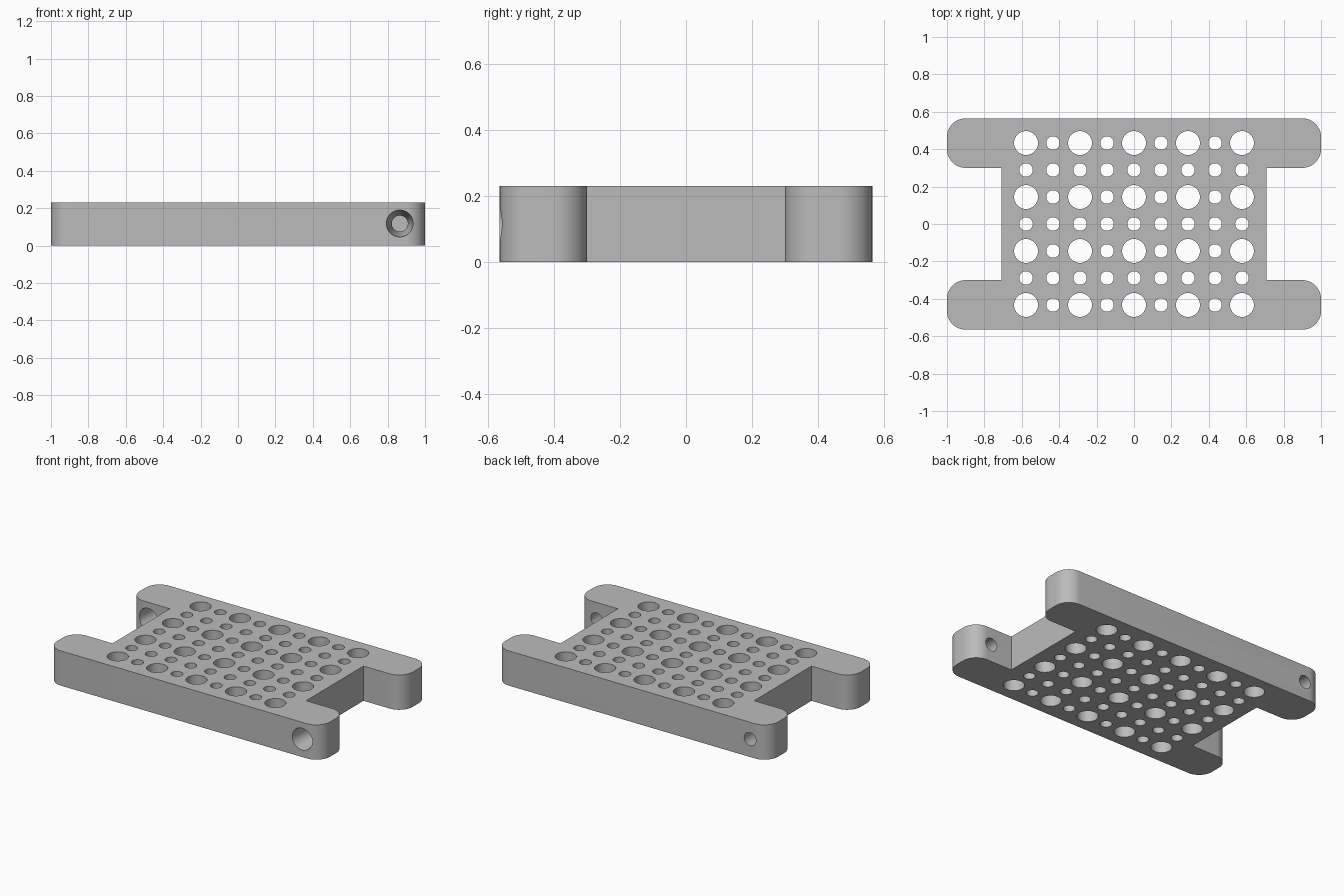
import bpy, bmesh, math
from mathutils import Matrix, Vector

if "Cube" in bpy.data.objects:
    bpy.data.objects.remove(bpy.data.objects["Cube"])

HEIGHT = 0.23
HALF_X, HALF_Y = 1.0, 0.565        # overall half sizes
BODY_X, BAR_IN = 0.709, 0.30       # centre half width, inner face of the bars
CORNER = 0.1
PITCH = 0.1443
BIG_R, SMALL_R = 0.064, 0.036
SCREW_X = 0.865

grey = bpy.data.materials.new("plain_grey")
grey.use_nodes = True
colour = (0.5, 0.5, 0.5, 1)
grey.diffuse_color = colour
grey.node_tree.nodes["Principled BSDF"].inputs["Base Color"].default_value = colour


def make_object(name, bm):
    bmesh.ops.recalc_face_normals(bm, faces=bm.faces)
    mesh = bpy.data.meshes.new(name)
    bm.to_mesh(mesh)
    bm.free()
    mesh.materials.append(grey)
    obj = bpy.data.objects.new(name, mesh)
    bpy.context.collection.objects.link(obj)
    return obj


def arc(cx, cy, start, steps=12):
    """Quarter circle, anticlockwise from the start angle in degrees."""
    angles = [math.radians(start + 90 * i / steps) for i in range(steps + 1)]
    return [(cx + CORNER * math.cos(a), cy + CORNER * math.sin(a)) for a in angles]


# Plate: H-shaped outline, one half turned round to give the other
half = [(BODY_X, -BAR_IN), (BODY_X, BAR_IN)]
half += arc(HALF_X - CORNER, BAR_IN + CORNER, -90)
half += arc(HALF_X - CORNER, HALF_Y - CORNER, 0)
half += arc(-HALF_X + CORNER, HALF_Y - CORNER, 90)
half += arc(-HALF_X + CORNER, BAR_IN + CORNER, 180)
outline = half + [(-x, -y) for x, y in half]

bm = bmesh.new()
base = bm.faces.new([bm.verts.new((x, y, 0)) for x, y in outline])
top = bmesh.ops.extrude_face_region(bm, geom=[base])["geom"]
bmesh.ops.translate(bm, vec=Vector((0, 0, HEIGHT)),
                    verts=[v for v in top if isinstance(v, bmesh.types.BMVert)])
plate = make_object("perforated_plate", bm)

# Hole cutters: grid of upright holes, large on every second row and column
bm = bmesh.new()
for col in range(-4, 5):
    for row in range(-3, 4):
        r = BIG_R if col % 2 == 0 and row % 2 else SMALL_R
        bmesh.ops.create_cone(
            bm, cap_ends=True, segments=32, radius1=r, radius2=r, depth=HEIGHT * 2,
            matrix=Matrix.Translation((col * PITCH, row * PITCH, HEIGHT / 2)))

# Tapered screw holes through opposite ends of the bars, wide towards the front
length = HALF_Y - BAR_IN
wide, narrow = 0.072, 0.043
extra = 0.02
flare = (wide - narrow) / length * extra
mid_y = (HALF_Y + BAR_IN) / 2
for side in (1, -1):
    place = Matrix.Translation((side * SCREW_X, -side * mid_y, HEIGHT / 2 + 0.003))
    bmesh.ops.create_cone(
        bm, cap_ends=True, segments=40, radius1=wide + flare, radius2=narrow - flare,
        depth=length + 2 * extra, matrix=place @ Matrix.Rotation(-math.pi / 2, 4, "X"))
cutter = make_object("hole_cutter", bm)
cutter.hide_render = True

# Cut the holes and tidy up
cut = plate.modifiers.new("holes", "BOOLEAN")
cut.operation = "DIFFERENCE"
cut.solver = "EXACT"
cut.object = cutter
bpy.ops.object.select_all(action="DESELECT")
plate.select_set(True)
bpy.context.view_layer.objects.active = plate
bpy.ops.object.modifier_apply(modifier=cut.name)
bpy.data.objects.remove(cutter)
bpy.ops.object.shade_smooth_by_angle(angle=math.radians(30))
